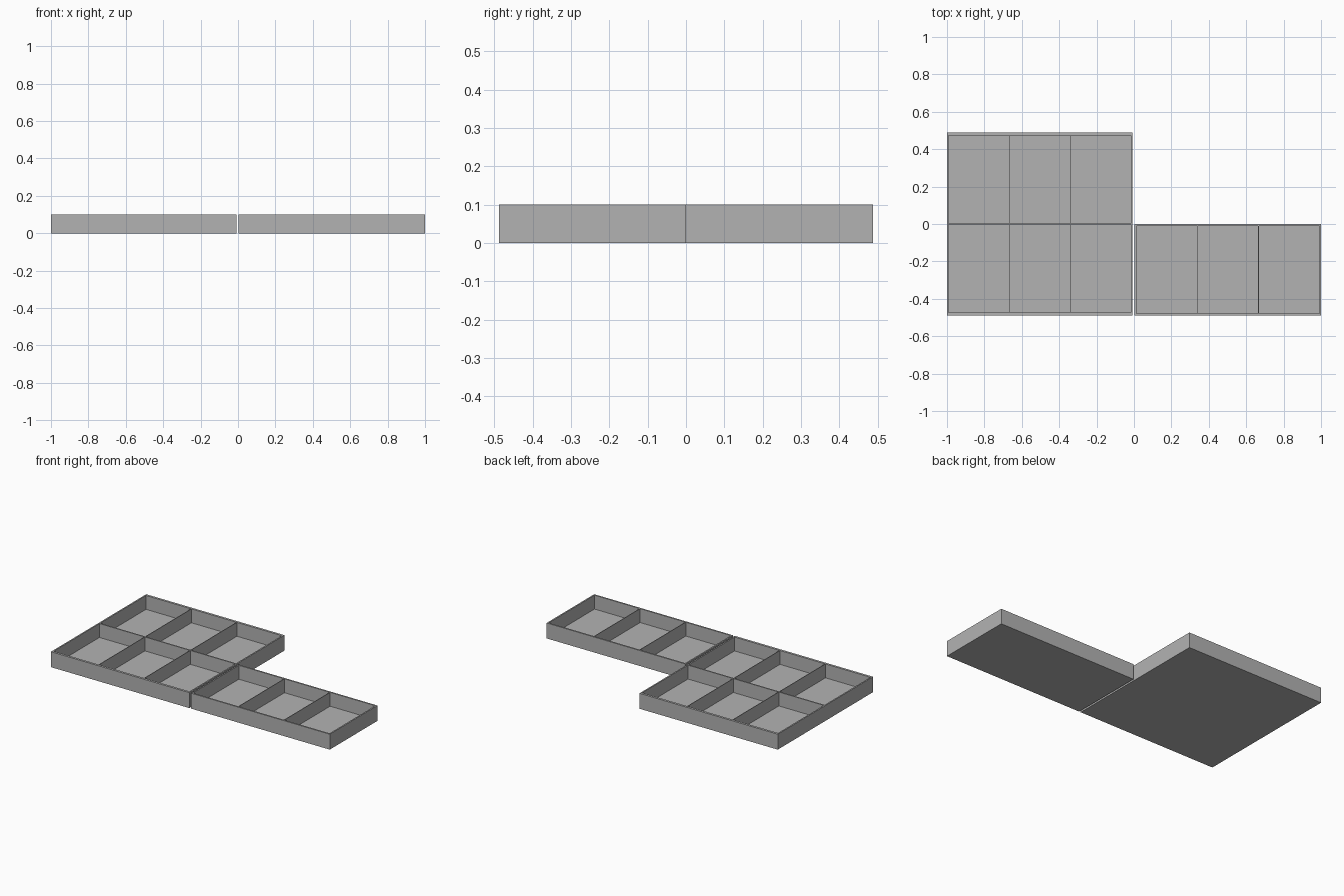
import bpy
import bmesh
from mathutils import Vector, Matrix

default_cube = bpy.data.objects.get("Cube")
if default_cube:
    bpy.data.objects.remove(default_cube, do_unlink=True)

HEIGHT = 0.1
FLOOR = 0.01
DIVIDER = 0.004

# One grey for everything
grey = bpy.data.materials.new("plain grey")
grey.use_nodes = True
colour = (0.45, 0.45, 0.45, 1)
grey.diffuse_color = colour
grey.node_tree.nodes["Principled BSDF"].inputs["Base Color"].default_value = colour


def cut_positions(low, high, cells, wall, divider):
    """Both sides of every wall and divider along one axis."""
    size = (high - low - 2 * wall - (cells - 1) * divider) / cells
    cuts = []
    for i in range(cells):
        start = low + wall + i * (size + divider)
        cuts += [start, start + size]
    return cuts


def make_tray(name, x_range, y_range, columns, rows, wall_x, wall_y, row_divider):
    centre = Vector((sum(x_range) / 2, sum(y_range) / 2, HEIGHT / 2))
    size = (x_range[1] - x_range[0], y_range[1] - y_range[0], HEIGHT)
    bm = bmesh.new()
    bmesh.ops.create_cube(bm, size=1, matrix=Matrix.LocRotScale(centre, None, size))

    # Score the block along the walls and dividers
    x_cuts = cut_positions(*x_range, columns, wall_x, DIVIDER)
    y_cuts = cut_positions(*y_range, rows, wall_y, row_divider)
    planes = [(Vector((x, 0, 0)), Vector((1, 0, 0))) for x in x_cuts]
    planes += [(Vector((0, y, 0)), Vector((0, 1, 0))) for y in y_cuts]
    for point, normal in planes:
        geometry = bm.verts[:] + bm.edges[:] + bm.faces[:]
        bmesh.ops.bisect_plane(bm, geom=geometry, plane_co=point, plane_no=normal)

    # Sink the compartments
    bm.normal_update()
    pockets = [f for f in bm.faces if f.normal.z > 0.5 and f.calc_area() > 0.05]
    sunk = bmesh.ops.extrude_discrete_faces(bm, faces=pockets)["faces"]
    verts = list({v for f in sunk for v in f.verts})
    bmesh.ops.translate(bm, verts=verts, vec=(0, 0, FLOOR - HEIGHT))
    bmesh.ops.recalc_face_normals(bm, faces=bm.faces)

    mesh = bpy.data.meshes.new(name)
    bm.to_mesh(mesh)
    bm.free()
    mesh.materials.append(grey)
    tray = bpy.data.objects.new(name, mesh)
    bpy.context.collection.objects.link(tray)


# Deep tray with two rows, and the single-row tray beside it
make_tray("double_tray", (-1, -0.008), (-0.488, 0.488), 3, 2, 0.009, 0.015, 0.008)
make_tray("single_tray", (0.004, 1), (-0.488, 0), 3, 1, 0.009, 0.01, 0.008)
